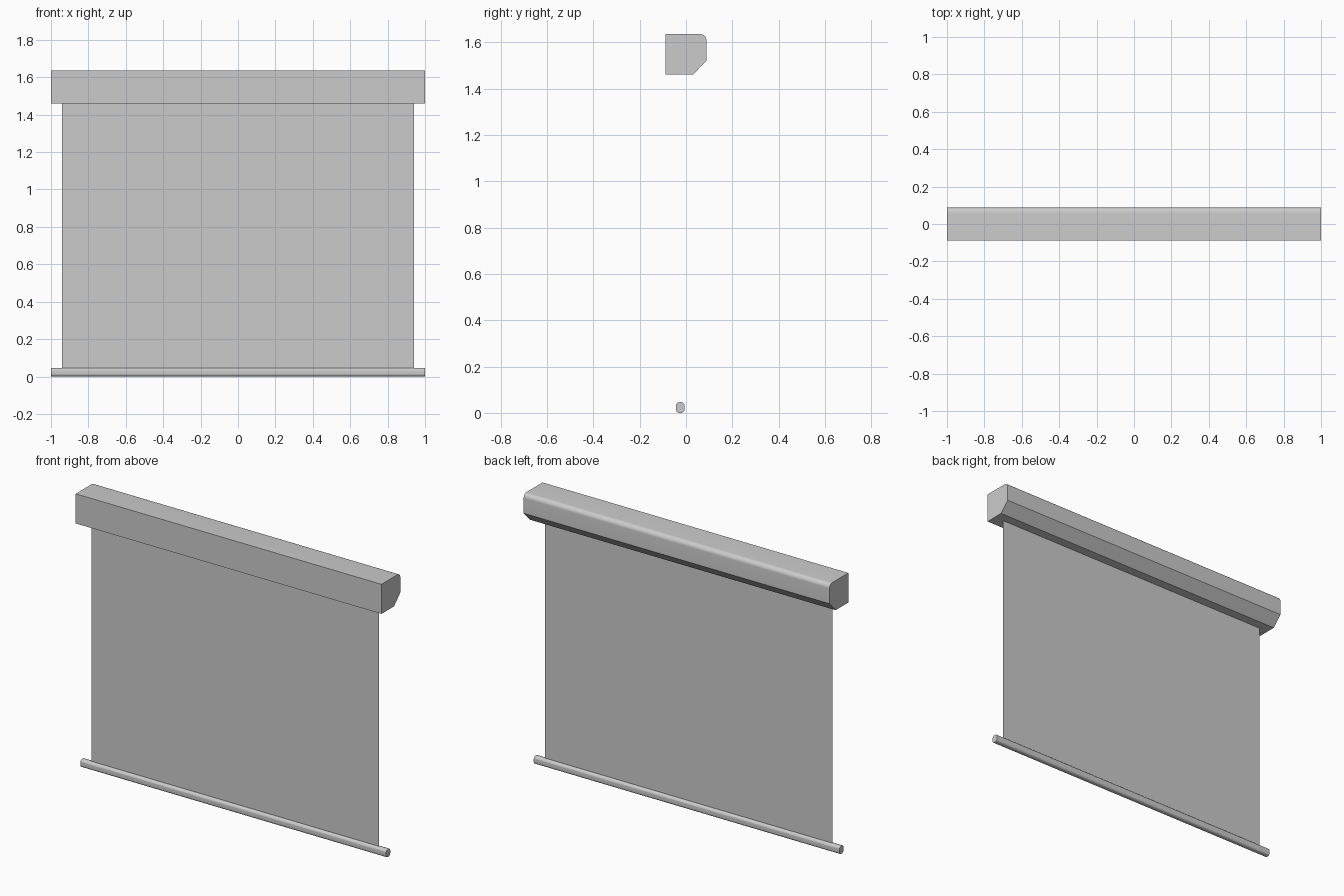
import bpy, bmesh, math

if "Cube" in bpy.data.objects:
    bpy.data.objects.remove(bpy.data.objects["Cube"], do_unlink=True)

grey = bpy.data.materials.new("light grey")
grey.use_nodes = True
colour = (0.6, 0.6, 0.6, 1)
grey.diffuse_color = colour
grey.node_tree.nodes["Principled BSDF"].inputs["Base Color"].default_value = colour


def finish(name, bm):
    mesh = bpy.data.meshes.new(name)
    bm.to_mesh(mesh)
    bm.free()
    mesh.materials.append(grey)
    obj = bpy.data.objects.new(name, mesh)
    bpy.context.collection.objects.link(obj)
    return obj


def arc(cy, cz, r, start, steps=8):
    """Quarter circle in the y-z plane."""
    angles = [math.radians(start + 90 * i / steps) for i in range(steps + 1)]
    return [(cy + r * math.cos(a), cz + r * math.sin(a)) for a in angles]


def extrude_profile(name, profile, half):
    """Sweep a y-z profile along x, with smooth rounded corners."""
    bm = bmesh.new()
    face = bm.faces.new([bm.verts.new((-half, y, z)) for y, z in profile])
    out = bmesh.ops.extrude_face_region(bm, geom=[face], use_keep_orig=True)
    verts = [v for v in out["geom"] if isinstance(v, bmesh.types.BMVert)]
    bmesh.ops.translate(bm, verts=verts, vec=(2 * half, 0, 0))
    bmesh.ops.recalc_face_normals(bm, faces=bm.faces)
    obj = finish(name, bm)
    bpy.ops.object.select_all(action="DESELECT")
    obj.select_set(True)
    bpy.context.view_layer.objects.active = obj
    bpy.ops.object.shade_smooth_by_angle(angle=math.radians(30))


# Housing: square front, chamfered lower back, rounded upper back
depth, top, low, r = 0.088, 1.635, 1.46, 0.026
housing = [(-depth, top), (-depth, low), (0.03, low), (depth, 1.52)]
housing += arc(depth - r, top - r, r, 0)
extrude_profile("housing", housing, 1.0)

# Bottom bar: rounded rectangle
mid_y, half_y, height, r = -0.025, 0.019, 0.046, 0.015
bar = []
for sy, cz, start in ((1, height - r, 0), (-1, height - r, 90),
                      (-1, r, 180), (1, r, 270)):
    bar += arc(mid_y + sy * (half_y - r), cz, r, start)
extrude_profile("bottom_bar", bar, 1.0)

# Screen fabric: single thin sheet
bm = bmesh.new()
bm.faces.new([bm.verts.new((x, mid_y, z)) for x, z in
              ((-0.94, height), (0.94, height), (0.94, low), (-0.94, low))])
finish("screen_fabric", bm)
